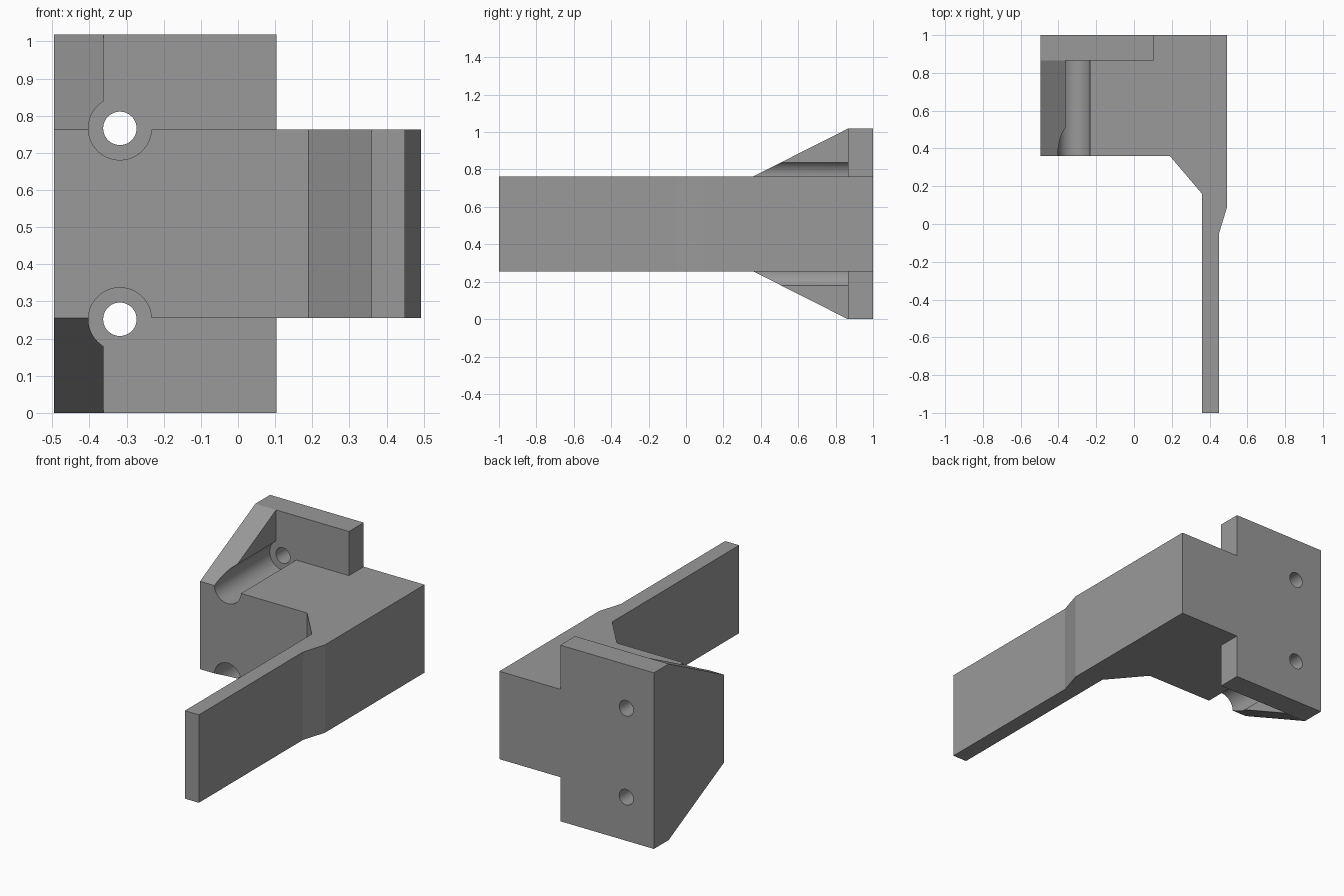
import bpy, bmesh, math
from mathutils import Matrix, Vector

if "Cube" in bpy.data.objects:
    bpy.data.objects.remove(bpy.data.objects["Cube"])

grey = bpy.data.materials.new("plain grey")
grey.diffuse_color = (0.32, 0.32, 0.32, 1)
grey.use_nodes = True
grey.node_tree.nodes["Principled BSDF"].inputs["Base Color"].default_value = grey.diffuse_color

ZC = 0.509                     # mid height of the bracket
BODY_LO, BODY_HI = 0.255, 0.763
TOP = 1.018


def finish(bm, name):
    bmesh.ops.recalc_face_normals(bm, faces=bm.faces)
    me = bpy.data.meshes.new(name)
    bm.to_mesh(me)
    bm.free()
    me.materials.append(grey)
    ob = bpy.data.objects.new(name, me)
    bpy.context.collection.objects.link(ob)
    return ob


def prism(name, points, offset):
    """Closed outline swept along an offset vector."""
    bm = bmesh.new()
    face = bm.faces.new([bm.verts.new(p) for p in points])
    new = bmesh.ops.extrude_face_region(bm, geom=[face])["geom"]
    bmesh.ops.translate(bm, vec=Vector(offset),
                        verts=[v for v in new if isinstance(v, bmesh.types.BMVert)])
    return finish(bm, name)


def rod(name, radius, x, z, y0, y1, sides=64):
    bm = bmesh.new()
    place = Matrix.Translation((x, (y0 + y1) / 2, z)) @ Matrix.Rotation(math.pi / 2, 4, 'X')
    bmesh.ops.create_cone(bm, cap_ends=True, segments=sides, radius1=radius,
                          radius2=radius, depth=y1 - y0, matrix=place)
    return finish(bm, name)


def combine(target, tool, operation):
    mod = target.modifiers.new(tool.name, 'BOOLEAN')
    mod.operation, mod.solver, mod.object = operation, 'EXACT', tool
    bpy.context.view_layer.objects.active = target
    bpy.ops.object.modifier_apply(modifier=mod.name)
    bpy.data.objects.remove(tool)


# Block with the long thin arm, from its plan outline
plan = [(-0.495, 0.36), (0.19, 0.36), (0.36, 0.16), (0.36, -1), (0.45, -1),
        (0.45, -0.05), (0.493, 0.09), (0.493, 1), (-0.495, 1)]
bracket = prism("bracket", [(x, y, BODY_LO) for x, y in plan], (0, 0, BODY_HI - BODY_LO))

# Tall mounting flange at the back
flange = [(-0.495, 0.865), (0.104, 0.865), (0.104, 1), (-0.495, 1)]
combine(bracket, prism("flange", [(x, y, 0) for x, y in flange], (0, 0, TOP)), 'UNION')

# Sloping gusset at the side, above and below the block
side = [(0.36, BODY_LO), (0.865, 0), (1, 0), (1, TOP), (0.865, TOP), (0.36, BODY_HI)]
combine(bracket, prism("gusset", [(-0.495, y, z) for y, z in side], (0.133, 0, 0)), 'UNION')

# Screw channels and through holes, upper and lower
for sign in (1, -1):
    z = ZC + sign * 0.257
    combine(bracket, rod("channel", 0.085, -0.318, z, 0.2, 0.865), 'DIFFERENCE')
    combine(bracket, rod("screw_hole", 0.045, -0.318, z, 0.8, 1.1, 48), 'DIFFERENCE')

# Smooth bores, sharp edges elsewhere
bpy.ops.object.select_all(action='DESELECT')
bracket.select_set(True)
bpy.context.view_layer.objects.active = bracket
bpy.ops.object.shade_smooth_by_angle(angle=math.radians(15))
